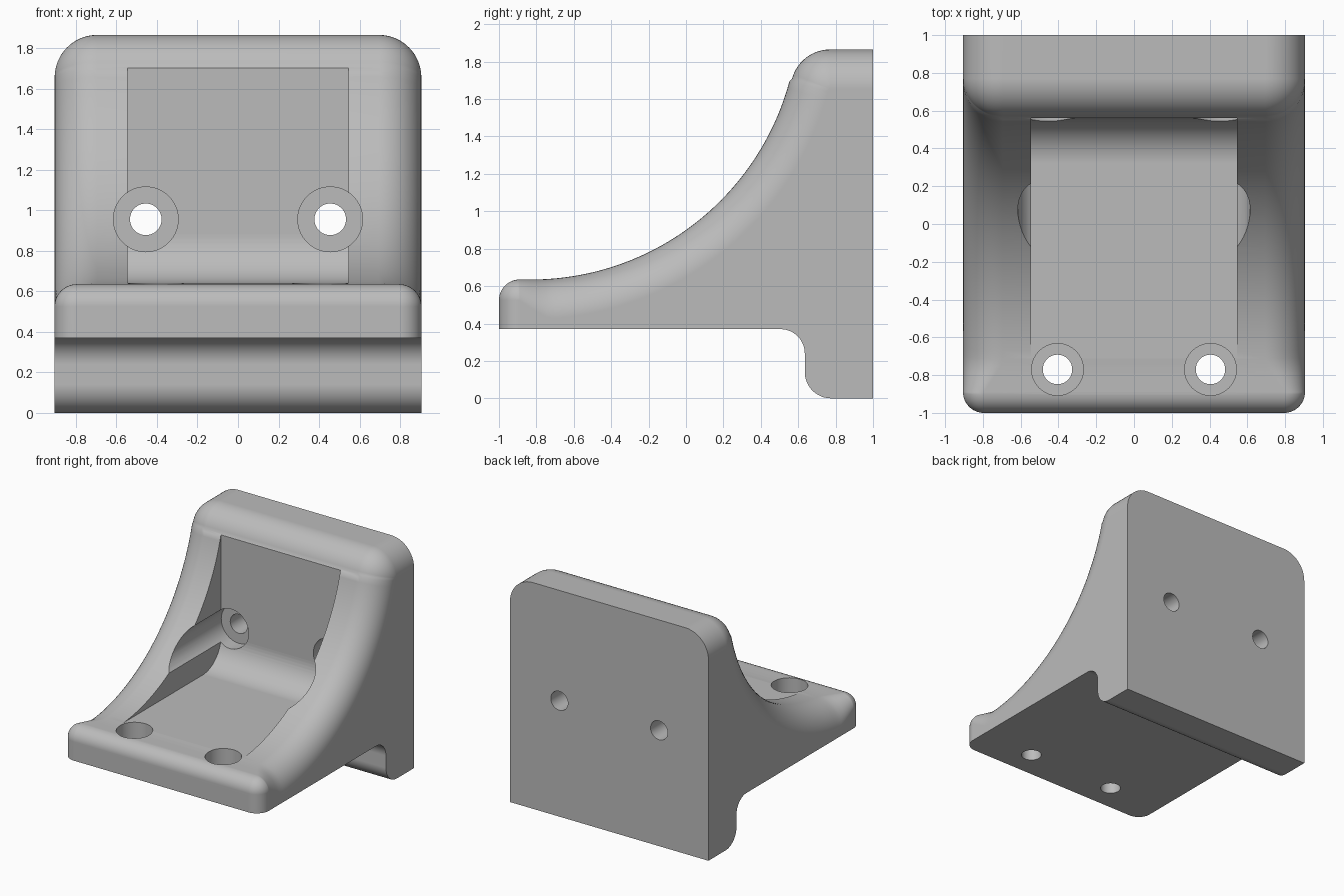
import bpy, bmesh
from math import sin, cos, pi, radians, sqrt, asin, atan2
from mathutils import Vector, Matrix

default = bpy.data.objects.get("Cube")
if default:
    bpy.data.objects.remove(default, do_unlink=True)

HALF = 0.905      # half width
RIM = 0.21        # rim rounding
NOSE = 0.11       # rounding of the front lip
STEPS = 12

grey = bpy.data.materials.new("plain grey")
grey.use_nodes = True
colour = (0.5, 0.5, 0.5, 1)
grey.diffuse_color = colour
grey.node_tree.nodes["Principled BSDF"].inputs["Base Color"].default_value = colour


def make_object(name, bm):
    bmesh.ops.remove_doubles(bm, verts=bm.verts, dist=0.0002)
    bmesh.ops.recalc_face_normals(bm, faces=bm.faces)
    mesh = bpy.data.meshes.new(name)
    bm.to_mesh(mesh)
    bm.free()
    ob = bpy.data.objects.new(name, mesh)
    bpy.context.collection.objects.link(ob)
    mesh.materials.append(grey)
    return ob


def arc(cy, cz, r, start, end, n=STEPS):
    """Points (y, z) on a circle, angles in radians."""
    angles = [start + (end - start) * i / n for i in range(n + 1)]
    return [(cy + r * cos(a), cz + r * sin(a)) for a in angles]


# Rim path from the underside of the lip to the top of the back: (y, z, inward y, inward z, radius)
path = [(-1, 0.37, 1, 0, NOSE)]
cy, cz = NOSE - 1, 0.635 - NOSE
for y, z in arc(cy, cz, NOSE, pi, pi / 2):
    path.append((y, z, (cy - y) / NOSE, (cz - z) / NOSE, NOSE))
sy, sr = -0.83, 1.432
sz = 0.635 + sr
sweep_end = asin((0.553 - sy) / sr)
for y, z in arc(sy, sz, sr, -pi / 2, sweep_end - pi / 2, 48):
    grow = min(1, (y - cy) / 0.15)
    path.append((y, z, (y - sy) / sr, (z - sz) / sr, NOSE + (RIM - NOSE) * grow))
ty, tz = 0.77, 1.655
for y, z in arc(ty, tz, RIM, pi - (pi / 2 - sweep_end), pi / 2):
    path.append((y, z, (ty - y) / RIM, (tz - z) / RIM, RIM))
path.append((1, 1.865, 0, -1, RIM))

# Underside from the back foot to the plate
under = [(1, 0)] + arc(0.775, 0.14, 0.14, -pi / 2, -pi) + arc(0.505, 0.24, 0.13, 0, pi / 2)

# Body: rounded rim lofted along the path, closed by flat faces
bm = bmesh.new()
rows = []
for y, z, ny, nz, r in path:
    side = []
    for i in range(STEPS + 1):
        a = pi / 2 * (1 - i / STEPS)
        inset = r * (1 - cos(a))
        side.append((HALF - r + r * sin(a), y + ny * inset, z + nz * inset))
    pts = side + [(-x, y, z) for x, y, z in reversed(side)]
    rows.append([bm.verts.new(p) for p in pts])
low = [[bm.verts.new((s * HALF, y, z)) for s in (1, -1)] for y, z in under]
for a, b in zip(rows, rows[1:]):
    for i in range(len(a) - 1):
        bm.faces.new((a[i], a[i + 1], b[i + 1], b[i]))
for a, b in zip(low, low[1:]):
    bm.faces.new((a[0], a[1], b[1], b[0]))
bm.faces.new(rows[0] + [low[-1][1], low[-1][0]])
bm.faces.new(rows[-1] + [low[0][1], low[0][0]])
for column, s in ((0, 0), (-1, 1)):
    bm.faces.new([row[column] for row in rows] + [pair[s] for pair in low])
body = make_object("corner_bracket", bm)


def cut(ob, cutter):
    cutter.hide_render = True
    mod = ob.modifiers.new(cutter.name, 'BOOLEAN')
    mod.operation = 'DIFFERENCE'
    mod.solver = 'EXACT'
    mod.object = cutter
    bpy.ops.object.select_all(action='DESELECT')
    bpy.context.view_layer.objects.active = ob
    ob.select_set(True)
    bpy.ops.object.modifier_apply(modifier=mod.name)
    bpy.data.objects.remove(cutter, do_unlink=True)


def drill(name, x, other, r, start, end, along_y):
    bm = bmesh.new()
    mid = (start + end) / 2
    place = Matrix.Translation((x, mid, other) if along_y else (x, other, mid))
    if along_y:
        place = place @ Matrix.Rotation(pi / 2, 4, 'X')
    bmesh.ops.create_cone(bm, cap_ends=True, segments=64, radius1=r, radius2=r,
                          depth=end - start, matrix=place)
    cut(body, make_object(name, bm))


# Pocket between the side walls, with a rounded inner corner
bm = bmesh.new()
outline = [(0.56, 1.75), (-1.2, 1.75), (-1.2, 0.64)] + arc(0.32, 0.88, 0.24, -pi / 2, 0, 16)
face = bm.faces.new([bm.verts.new((-0.545, y, z)) for y, z in outline])
grown = bmesh.ops.extrude_face_region(bm, geom=[face])
bmesh.ops.translate(bm, vec=(1.09, 0, 0),
                    verts=[v for v in grown["geom"] if isinstance(v, bmesh.types.BMVert)])
cut(body, make_object("pocket_cutter", bm))

# Counterbored screw holes in the wall and in the plate
for s in (-1, 1):
    drill("wall_counterbore", s * 0.455, 0.955, 0.16, -1.2, 0.66, True)
    drill("wall_hole", s * 0.455, 0.955, 0.078, 0.3, 1.2, True)
    drill("plate_counterbore", s * 0.405, -0.77, 0.137, 0.5, 1.5, False)
    drill("plate_hole", s * 0.405, -0.77, 0.078, 0.2, 0.8, False)

bpy.context.view_layer.objects.active = body
body.select_set(True)
bpy.ops.object.shade_smooth_by_angle(angle=radians(30))
weighted = body.modifiers.new("even_shading", 'WEIGHTED_NORMAL')
weighted.keep_sharp = True
